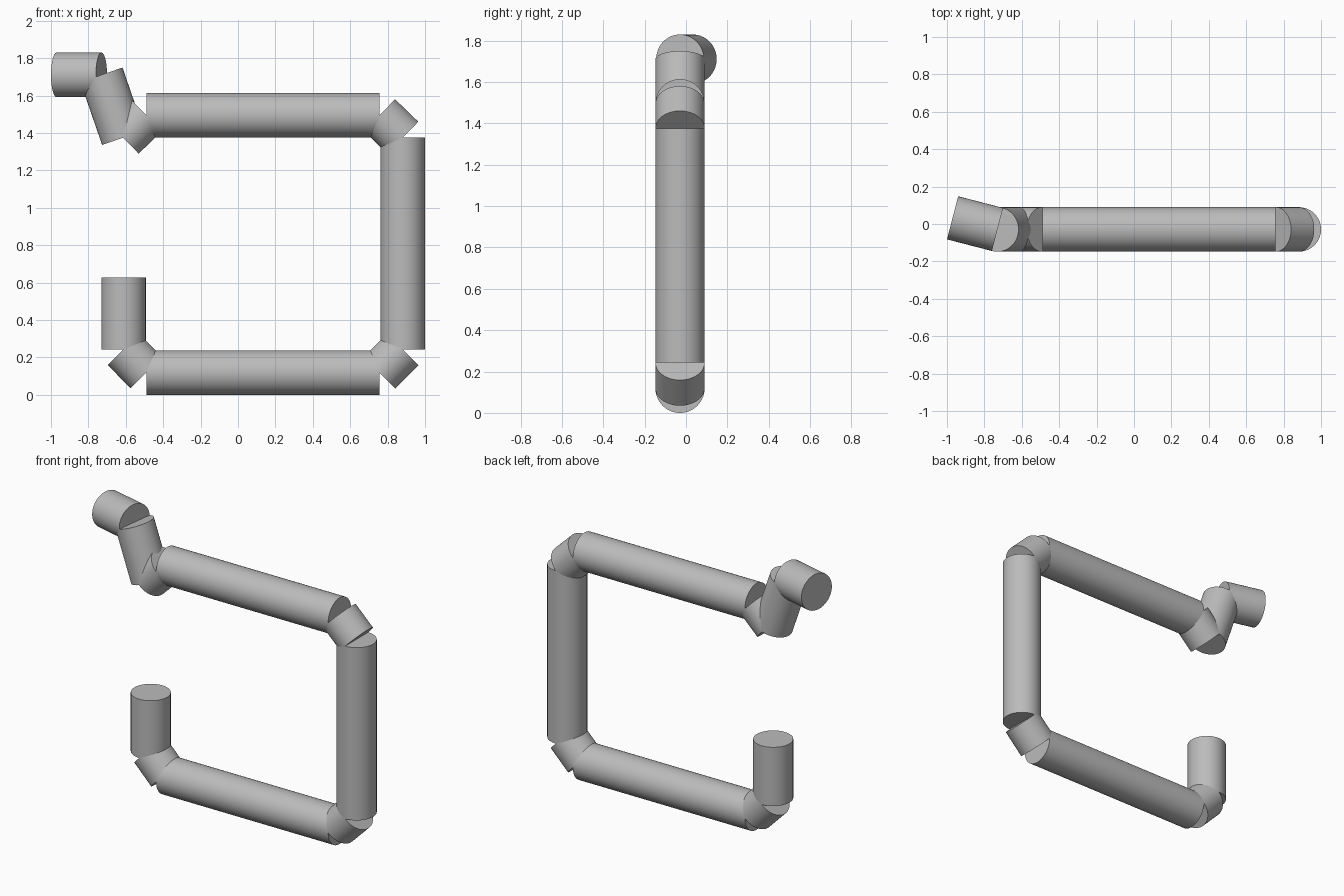
import bpy
from mathutils import Vector

cube = bpy.data.objects.get("Cube")
if cube:
    bpy.data.objects.remove(cube, do_unlink=True)

RADIUS = 0.119
Y = -0.029

# Plain grey material
grey = bpy.data.materials.new("plain_grey")
grey.use_nodes = True
colour = (0.5, 0.5, 0.5, 1)
grey.diffuse_color = colour
grey.node_tree.nodes["Principled BSDF"].inputs["Base Color"].default_value = colour


def pipe(name, start, end):
    """Capped cylinder running between two points."""
    start, end = Vector(start), Vector(end)
    axis = end - start
    bpy.ops.mesh.primitive_cylinder_add(
        vertices=64, radius=RADIUS, depth=axis.length,
        location=(start + end) / 2,
        rotation=axis.to_track_quat('Z', 'Y').to_euler())
    obj = bpy.context.object
    obj.name = name
    obj.data.materials.append(grey)
    bpy.ops.object.shade_smooth_by_angle()


# Centre line of the bent pipe, one straight segment per bend
path = [
    (-0.612, Y, 0.628),
    (-0.612, Y, 0.243),
    (-0.49, Y, 0.119),
    (0.757, Y, 0.119),
    (0.881, Y, 0.243),
    (0.881, Y, 1.375),
    (0.757, Y, 1.495),
    (-0.49, Y, 1.495),
    (-0.614, Y, 1.375),
    (-0.73, Y, 1.711),
    (-0.97, Y + 0.062, 1.711),
]
names = [
    "left_stub", "lower_left_elbow", "bottom_pipe", "lower_right_elbow",
    "right_pipe", "upper_right_elbow", "top_pipe", "upper_left_elbow",
    "slanted_pipe", "end_pipe",
]
for name, start, end in zip(names, path, path[1:]):
    pipe(name, start, end)
